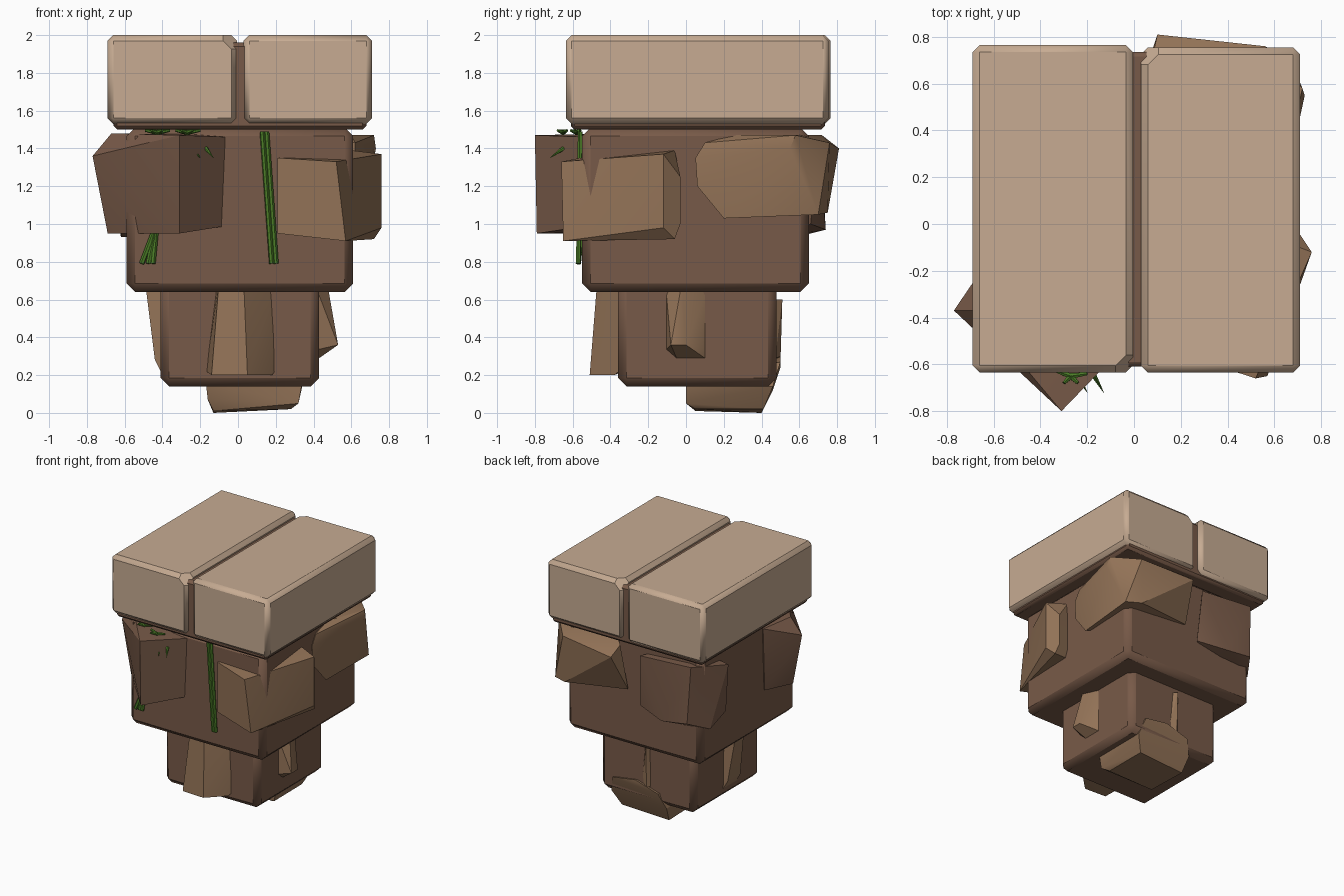
import bpy, bmesh
from mathutils import Vector

cube = bpy.data.objects.get("Cube")
if cube:
    bpy.data.objects.remove(cube, do_unlink=True)


def material(name, rgb):
    mat = bpy.data.materials.new(name)
    mat.use_nodes = True
    mat.diffuse_color = (*rgb, 1)
    mat.node_tree.nodes["Principled BSDF"].inputs["Base Color"].default_value = (*rgb, 1)
    return mat


sand = material("pale sandstone", (.57, .41, .29))
dirt = material("dark earth", (.187, .102, .065))
stone = material("light brown rock", (.29, .17, .095))
grass = material("grass green", (.07, .2, .02))


def finish(name, bm, mat, angle=0.5):
    bmesh.ops.recalc_face_normals(bm, faces=bm.faces)
    mesh = bpy.data.meshes.new(name)
    bm.to_mesh(mesh)
    bm.free()
    mesh.materials.append(mat)
    obj = bpy.data.objects.new(name, mesh)
    bpy.context.collection.objects.link(obj)
    bpy.ops.object.select_all(action='DESELECT')
    obj.select_set(True)
    bpy.context.view_layer.objects.active = obj
    bpy.ops.object.shade_smooth_by_angle(angle=angle)
    return obj


def block(name, low, high, mat, bevel=.03, chip=None):
    """Bevelled box; chip is a corner (as signs) that is sliced off."""
    low, high = Vector(low), Vector(high)
    bm = bmesh.new()
    bmesh.ops.create_cube(bm, size=1)
    for v in bm.verts:
        v.co = (low + high) / 2 + v.co * (high - low)
    if chip:
        n = Vector(chip).normalized()
        corner = max((v.co for v in bm.verts), key=n.dot)
        cut = bmesh.ops.bisect_plane(bm, geom=bm.verts[:] + bm.edges[:] + bm.faces[:],
                                     plane_co=corner - n * .06, plane_no=n, clear_outer=True)
        bmesh.ops.holes_fill(bm, edges=[e for e in bm.edges if e.is_boundary])
    obj = finish(name, bm, mat, 0.9)
    mod = obj.modifiers.new("worn edges", 'BEVEL')
    mod.width = bevel
    mod.segments = 1
    mod.limit_method = 'ANGLE'
    mod.angle_limit = 1.0
    obj.modifiers.new("flat faces", 'WEIGHTED_NORMAL').keep_sharp = True
    return obj


def rock(name, mat, points):
    """Faceted rock wrapped around a few corner points."""
    bm = bmesh.new()
    for p in points:
        bm.verts.new(p)
    hull = bmesh.ops.convex_hull(bm, input=bm.verts)
    loose = {g for g in hull["geom_interior"] + hull["geom_unused"]
             if isinstance(g, bmesh.types.BMVert)}
    bmesh.ops.delete(bm, geom=list(loose), context='VERTS')
    bmesh.ops.dissolve_limit(bm, angle_limit=.1, verts=bm.verts, edges=bm.edges)
    return finish(name, bm, mat, 0.45)


def blade(name, start, end, radius=.013, tip=1.0):
    """Straight six-sided grass stalk."""
    start, end = Vector(start), Vector(end)
    axis = end - start
    bm = bmesh.new()
    bmesh.ops.create_cone(bm, cap_ends=True, segments=6, radius1=radius,
                          radius2=radius * tip, depth=axis.length)
    turn = axis.to_track_quat('Z', 'Y')
    for v in bm.verts:
        v.co = turn @ v.co + (start + end) / 2
    return finish(name, bm, grass)


# Earth core: foot, body and the bed under the slabs
block("foot_block", (-.41, -.36, .14), (.43, .48, .8), dirt, .045)
block("body_block", (-.59, -.55, .64), (.61, .65, 1.51), dirt, .045)
block("slab_bed", (-.66, -.61, 1.5), (.68, .735, 1.96), dirt, .02)

# Paving slabs with one chipped corner each
block("left_slab", (.03, -.635, 1.53), (.71, .755, 2), sand, .03, (-1, 1, 1))
block("right_slab", (-.69, -.635, 1.53), (-.005, .765, 2), sand, .03, (1, -1, 1))

# Rocks set in the body
rock("front_right_rock", dirt, [
    (-.67, -.37, 1.48), (-.77, -.37, 1.36), (-.69, -.37, .95), (-.31, -.8, 1.47),
    (-.31, -.79, .95), (-.04, -.52, 1.46), (-.06, -.52, .99),
    (-.6, -.12, 1.46), (-.6, -.14, .96), (-.2, -.3, 1.48)])
rock("front_left_rock", stone, [
    (.21, -.56, 1.35), (.21, -.56, .95), (.52, -.66, 1.33), (.57, -.65, .91),
    (.76, -.12, 1.37), (.76, -.12, .98), (.72, -.06, .92), (.6, -.06, 1.39),
    (.7, -.03, 1.25), (.7, -.03, 1.0), (.3, -.1, 1.36), (.3, -.1, .95)])
rock("back_left_rock", stone, [
    (.62, .05, 1.35), (.62, .06, 1.2), (.62, .1, 1.43), (.73, .55, 1.4),
    (.72, .58, 1.47), (.64, .2, 1.03), (.67, .7, 1.05), (.55, .75, 1.06),
    (.1, .81, 1.4), (.08, .72, 1.47), (.05, .66, 1.1), (.6, .25, 1.47), (.56, .76, 1.43)])
rock("back_right_rock", dirt, [
    (-.08, .7, 1.42), (-.06, .66, 1.0), (-.3, .74, .97), (-.52, .73, 1.0),
    (-.62, .58, .93), (-.67, .42, 1.4), (-.54, .71, 1.45), (-.62, .38, 1.0),
    (-.3, .4, 1.45), (-.3, .5, .93)])

# Rocks around the foot
rock("foot_front_rock", stone, [
    (-.11, -.33, .7), (-.17, -.33, .22), (-.1, -.46, .7), (-.14, -.5, .2),
    (.03, -.47, .7), (.05, -.51, .2), (.2, -.33, .7), (.21, -.33, .24), (.18, -.38, .2)])
rock("foot_left_rock", stone, [
    (.4, -.11, .7), (.4, -.11, .33), (.47, -.02, .7), (.53, 0, .36), (.53, -.08, .36),
    (.43, -.05, .29), (.43, .1, .29), (.4, .13, .33), (.4, .13, .7)])
rock("foot_right_rock", stone, [
    (-.49, -.04, .68), (-.49, .06, .68), (-.44, -.06, .28), (-.44, .1, .28),
    (-.4, -.06, .2), (-.4, .12, .2), (-.38, -.06, .68), (-.38, .12, .68)])
rock("foot_bottom_rock", stone, [
    (-.17, 0, .16), (-.16, .02, .07), (-.13, .05, .01), (.28, .05, .02), (.32, 0, .05),
    (.34, 0, .16), (-.13, .4, 0), (.28, .41, .02), (.34, .46, .14), (-.15, .46, .12),
    (.3, .5, .27), (-.1, .5, .24), (.1, .5, .3)])
rock("foot_back_sliver", stone, [
    (-.02, .47, .6), (.03, .47, .6), (0, .51, .6), (-.03, .47, .27), (.06, .47, .27), (0, .5, .27)])

# Grass stalks hanging down the front
for i, dx in enumerate((-.012, .012)):
    blade(f"hanging_stalk_{i}", (.14 + dx, -.56, 1.49), (.19 + dx, -.57, .79))
for i, x in enumerate((-.51, -.475, -.45)):
    blade(f"low_stalk_{i}", (-.43, -.55, 1.0), (x, -.57, .79), .014)

# Tufts on top of the front rock
for cx, cy in ((-.43, -.58), (-.27, -.65)):
    for i, (dx, dy) in enumerate(((.07, .01), (-.06, .02), (.03, -.03), (-.03, -.03))):
        blade(f"tuft_blade_{i}", (cx, cy, 1.485), (cx + dx, cy + dy, 1.495), .014, .5)
for i, x in enumerate((-.22, -.15)):
    blade(f"side_blade_{i}", (x - .02, -.65, 1.4), (x + .02, -.72, 1.35), .012, .1)
